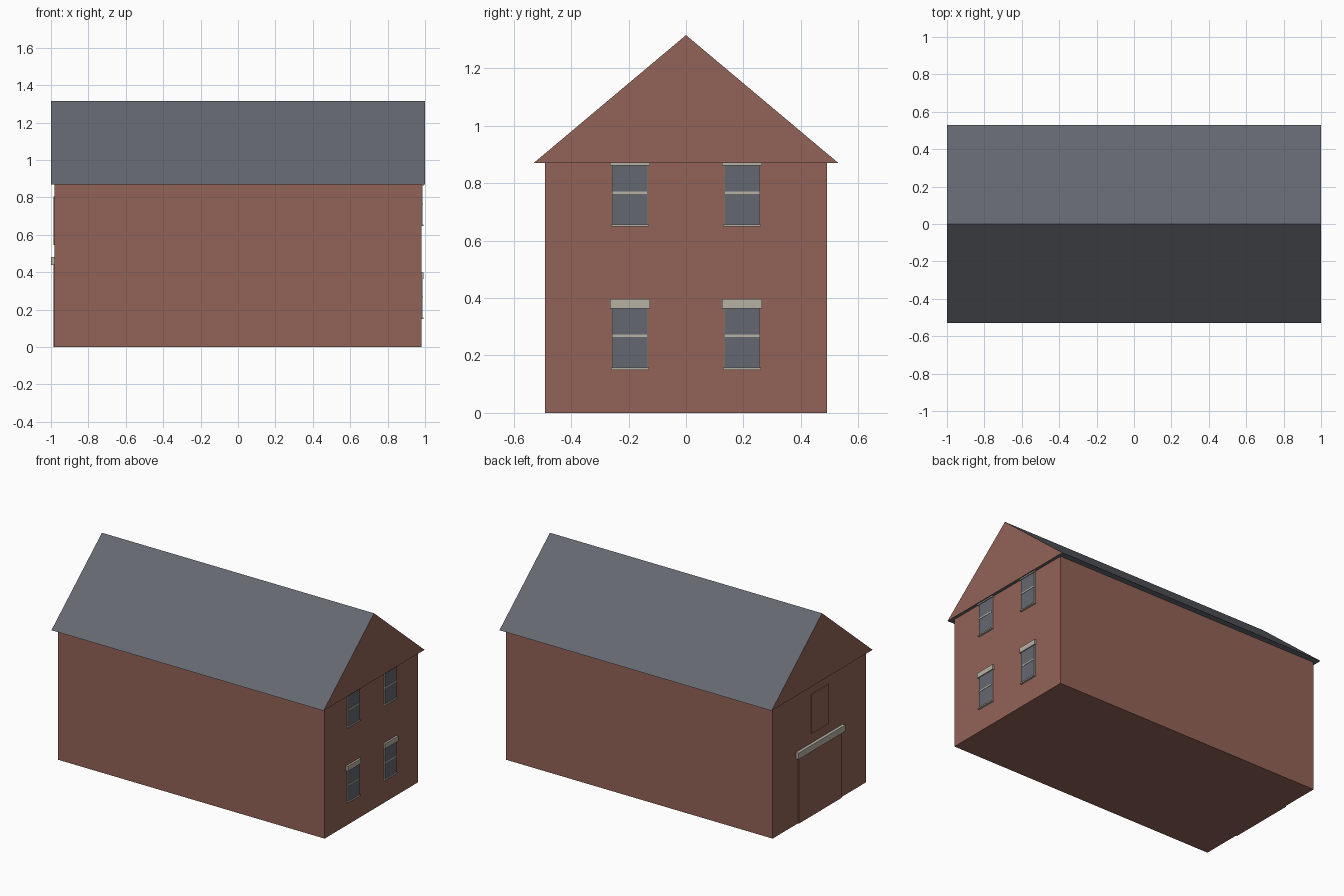
import bpy
import bmesh

cube = bpy.data.objects.get("Cube")
if cube:
    bpy.data.objects.remove(cube, do_unlink=True)


def material(name, rgb):
    mat = bpy.data.materials.new(name)
    mat.use_nodes = True
    colour = (*rgb, 1.0)
    mat.diffuse_color = colour
    mat.node_tree.nodes["Principled BSDF"].inputs["Base Color"].default_value = colour
    return mat


brick = material("brick", (0.29, 0.125, 0.095))
slate = material("slate", (0.127, 0.138, 0.162))
glass = material("window_glass", (0.127, 0.138, 0.162))
stone = material("pale_stone", (0.47, 0.44, 0.37))


def add_object(name, bm, *mats):
    bmesh.ops.recalc_face_normals(bm, faces=bm.faces)
    mesh = bpy.data.meshes.new(name)
    bm.to_mesh(mesh)
    bm.free()
    for mat in mats:
        mesh.materials.append(mat)
    obj = bpy.data.objects.new(name, mesh)
    bpy.context.collection.objects.link(obj)
    return obj


def box(name, xs, ys, zs, mat):
    bm = bmesh.new()
    bmesh.ops.create_cube(bm, size=1)
    for v in bm.verts:
        v.co = [r[0] if c < 0 else r[1] for c, r in zip(v.co, (xs, ys, zs))]
    return add_object(name, bm, mat)


WALL, EAVE = 0.98, 0.87

# Brick walls
box("walls", (-WALL, WALL), (-0.49, 0.49), (0, EAVE), brick)

# Solid pitched roof with brick gable ends
bm = bmesh.new()
profile = [(-0.53, EAVE), (0.53, EAVE), (0, 1.315)]
gable = bm.faces.new([bm.verts.new((-1, y, z)) for y, z in profile])
extruded = bmesh.ops.extrude_face_region(bm, geom=[gable], use_keep_orig=True)
bmesh.ops.translate(bm, vec=(2, 0, 0),
                    verts=[g for g in extruded["geom"] if isinstance(g, bmesh.types.BMVert)])
roof = add_object("roof", bm, slate, brick)
for face in roof.data.polygons:
    face.material_index = 1 if abs(face.normal.x) > 0.9 else 0

# Four sash windows on the right-hand gable wall
for floor, base in (("lower", 0.155), ("upper", 0.653)):
    for side, y in (("front", -0.195), ("back", 0.195)):
        tag = f"{floor}_{side}_window"
        top = base + 0.213

        def part(name, depth, half, zs, mat):
            box(f"{tag}_{name}", (WALL - 0.01, WALL + depth), (y - half, y + half), zs, mat)

        part("frame", 0.006, 0.062, (base, top), stone)
        part("glass", 0.007, 0.06, (base, top), glass)
        part("bar", 0.009, 0.06, (base + 0.109, base + 0.118), stone)
        part("sill", 0.013, 0.066, (base - 0.005, base + 0.003), stone)
        part("lintel", 0.013, 0.07, (top - 0.004, top + 0.029), stone)

# Loading door with stone lintel and hatch on the opposite gable wall
box("door", (-WALL - 0.007, -WALL + 0.01), (-0.225, 0.225), (0, 0.44), brick)
box("door_lintel", (-1, -WALL + 0.01), (-0.245, 0.245), (0.438, 0.48), stone)
box("hatch", (-WALL - 0.007, -WALL + 0.01), (-0.09, 0.09), (0.545, 0.805), brick)
